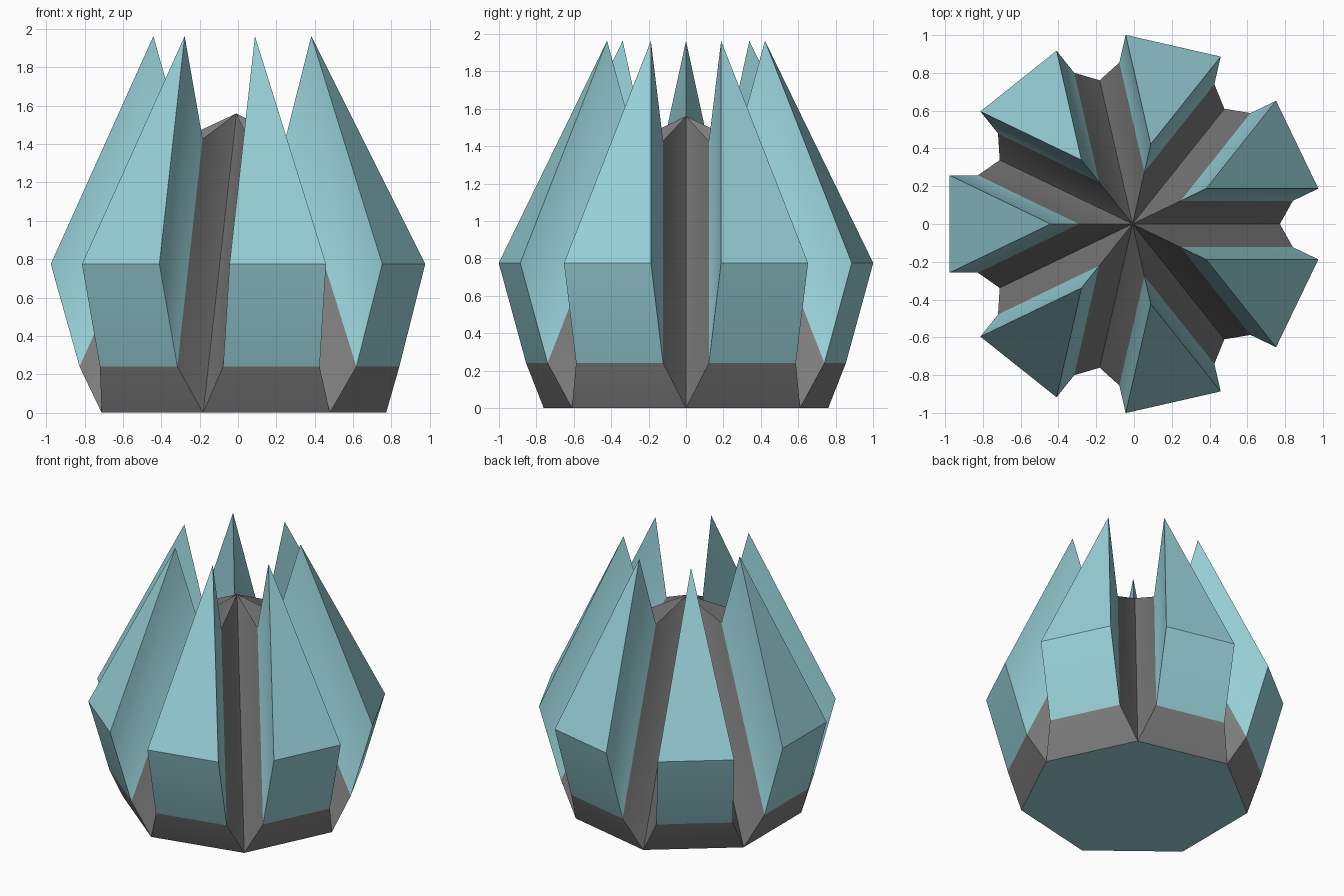
import bpy, bmesh, math
from mathutils import Matrix, Vector

if "Cube" in bpy.data.objects:
    bpy.data.objects.remove(bpy.data.objects["Cube"])

N = 7                                   # petals
STEP = 2 * math.pi / N
HALF_W = 0.258                          # half width of a petal's outer face
CENTRE_X = -0.008


def material(name, rgb):
    m = bpy.data.materials.new(name)
    m.diffuse_color = (*rgb, 1)
    m.use_nodes = True
    m.node_tree.nodes["Principled BSDF"].inputs["Base Color"].default_value = m.diffuse_color
    return m


def at(r, side, z):
    """Point at distance r along the petal axis (+x), offset sideways."""
    return Vector((r, side, z))


# One petal sector, axis along +x; mirrored pairs are (right, left)
def pair(r, w, z):
    return at(r, -w, z), at(r, w, z)


base = pair(0.703, 0.703 * math.tan(STEP / 2), 0)   # heptagon edge
low = pair(0.818, HALF_W, 0.24)                     # grey/teal border
mid = pair(0.968, HALF_W, 0.775)                    # widest edge
notch = at(0.283, 0, 1.428)                         # foot of the petal's inner ridge
tip = at(0.433, 0, 1.963)
apex = at(0, 0, 1.56)
GREY, TEAL = 0, 1

sector = [
    ((base[0], base[1], low[1], low[0]), GREY),     # outer foot
    ((low[0], low[1], mid[1], mid[0]), TEAL),       # outer wall
    ((mid[0], mid[1], tip), TEAL),                  # outer slope
]
for s in (0, 1):                                    # groove walls
    sector.append(((base[s], low[s], notch, apex), GREY))
    sector.append(((low[s], mid[s], tip, notch), TEAL))
sector.append(((base[0], base[1], at(0, 0, 0)), TEAL))  # underside

# Repeat the sector around the axis and weld it
bm = bmesh.new()
for k in range(N):
    rot = Matrix.Rotation(STEP * (k + 0.5), 3, 'Z')
    for pts, mat in sector:
        f = bm.faces.new([bm.verts.new(rot @ p) for p in pts])
        f.material_index = mat
bmesh.ops.remove_doubles(bm, verts=bm.verts, dist=0.001)
under = [f for f in bm.faces if all(v.co.z < 0.001 for v in f.verts)]
bmesh.ops.dissolve_faces(bm, faces=under)
bmesh.ops.recalc_face_normals(bm, faces=bm.faces)
bmesh.ops.translate(bm, verts=bm.verts, vec=(CENTRE_X, 0, 0))

mesh = bpy.data.meshes.new("petal_crystal")
bm.to_mesh(mesh)
bm.free()
mesh.materials.append(material("dark_grey", (0.21, 0.21, 0.21)))
mesh.materials.append(material("pale_teal", (0.32, 0.65, 0.70)))
obj = bpy.data.objects.new("petal_crystal", mesh)
bpy.context.collection.objects.link(obj)

# Soft shading across the shallow folds, sharp elsewhere
bpy.context.view_layer.objects.active = obj
obj.select_set(True)
bpy.ops.object.shade_smooth_by_angle(angle=math.radians(30))
